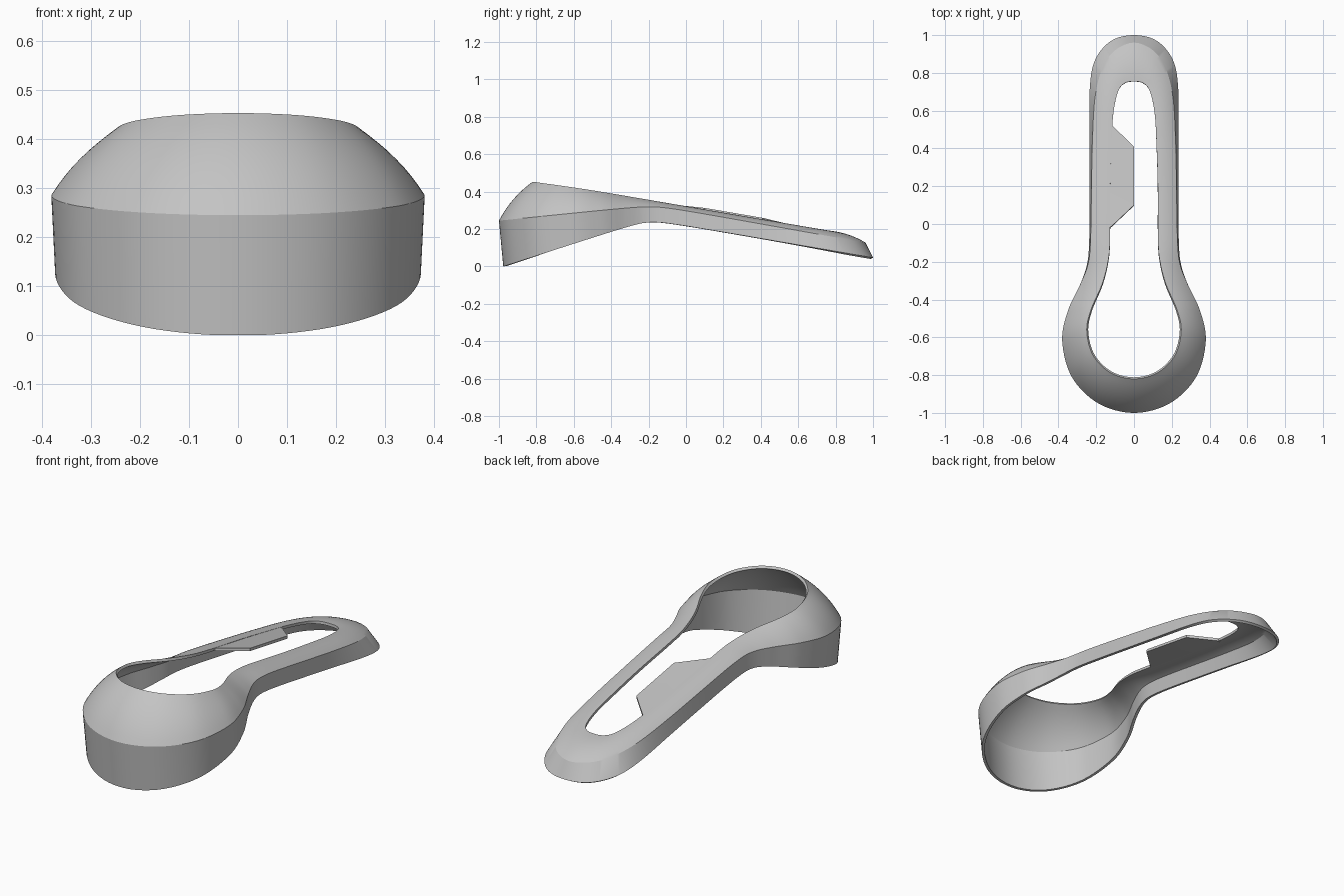
import bpy, bmesh, math
from mathutils import Vector

if "Cube" in bpy.data.objects:
    bpy.data.objects.remove(bpy.data.objects["Cube"])

SUB, ROOF, THICK = 8, 8, 0.014

grey = bpy.data.materials.new("plain grey")
grey.diffuse_color = (0.55, 0.55, 0.55, 1)
grey.use_nodes = True
grey.node_tree.nodes["Principled BSDF"].inputs["Base Color"].default_value = grey.diffuse_color

# Matching half outlines (x, y), from the front round to the back
BOTTOM = [(0, -.977), (.186, -.927), (.322, -.791), (.372, -.605), (.345, -.45),
          (.285, -.32), (.248, -.21), (.237, -.08), (.235, .2), (.235, .45),
          (.234, .72), (.205, .87), (.12, .97), (0, 1)]
CREASE = [(0, -1), (.19, -.949), (.329, -.81), (.38, -.62), (.35, -.46),
          (.285, -.32), (.243, -.21), (.23, -.08), (.225, .2), (.22, .45),
          (.205, .68), (.165, .83), (.10, .92), (0, .96)]
HOLE = [(0, -.82), (.125, -.787), (.217, -.695), (.25, -.57), (.23, -.46),
        (.17, -.32), (.138, -.2), (.127, -.08), (.126, .2), (.12, .4),
        (.11, .58), (.085, .70), (.05, .745), (0, .755)]


def smooth_min(a, b, e):
    return 0.5 * (a + b - math.sqrt((a - b) ** 2 + e * e))


# Heights along the length of each outline
def bottom_z(y):
    return max(0, smooth_min(.325 * (y + .977), .219 - .172 * y, .035))


def crease_z(y):
    return smooth_min(.245 + .103 * (y + 1), .30 - .18 * y, .025)


def hole_z(y):
    return smooth_min(.453 - .135 * (y + .82), .322 - .172 * y, .005)


def loop(half, height):
    """Mirror a half outline and run a closed smooth curve through it."""
    keys = [Vector(p) for p in half]
    keys += [Vector((-p.x, p.y)) for p in keys[-2:0:-1]]
    n, out = len(keys), []
    for i in range(n):
        a, b, c, d = (keys[(i + k) % n] for k in (-1, 0, 1, 2))
        for s in range(SUB):
            t = s / SUB
            p = 0.5 * (2 * b + (c - a) * t + (2 * a - 5 * b + 4 * c - d) * t ** 2
                       + (3 * b - a - 3 * c + d) * t ** 3)
            out.append(Vector((p.x, p.y, height(p.y))))
    return out


def make_object(name, rows, closed):
    """Skin rows of points, thicken inward and shade with sharp edges."""
    bm = bmesh.new()
    grid = [[bm.verts.new(p) for p in row] for row in rows]
    n = len(rows[0])
    for lo, hi in zip(grid, grid[1:]):
        for i in range(n if closed else n - 1):
            j = (i + 1) % n
            bm.faces.new((lo[i], lo[j], hi[j], hi[i]))
    mesh = bpy.data.meshes.new(name)
    bm.to_mesh(mesh)
    bm.free()
    ob = bpy.data.objects.new(name, mesh)
    bpy.context.collection.objects.link(ob)
    mesh.materials.append(grey)
    mod = ob.modifiers.new("wall", 'SOLIDIFY')
    mod.thickness, mod.offset, mod.use_even_offset = THICK, -1, True
    bpy.ops.object.select_all(action='DESELECT')
    ob.select_set(True)
    bpy.context.view_layer.objects.active = ob
    bpy.ops.object.modifier_apply(modifier=mod.name)
    bpy.ops.object.shade_smooth_by_angle(angle=math.radians(25))
    return ob


# Shell: upright wall, then a gently domed roof up to the opening
bottom, crease, hole = loop(BOTTOM, bottom_z), loop(CREASE, crease_z), loop(HOLE, hole_z)
rows = [bottom, crease]
for r in range(1, ROOF + 1):
    t = r / ROOF
    row = []
    for c, h in zip(crease, hole):
        d = h - c
        flat = Vector((d.x, d.y, 0))
        normal = -flat.normalized() * d.z + Vector((0, 0, flat.length))
        row.append(c + d * t + normal * 0.24 * t * (1 - t))
    rows.append(row)
make_object("shell", rows, True)

# Tab: flat tongue reaching into the opening from the left rim
edge = [(-.122, -.015), (0, .10), (0, .41), (-.114, .52)]
inner = [Vector((x, y, hole_z(y) + .008 * (x + .122) / .122)) for x, y in edge]
outer = [Vector((-.132, y, hole_z(y) - .002)) for x, y in edge]
make_object("tab", [inner, outer], False)
